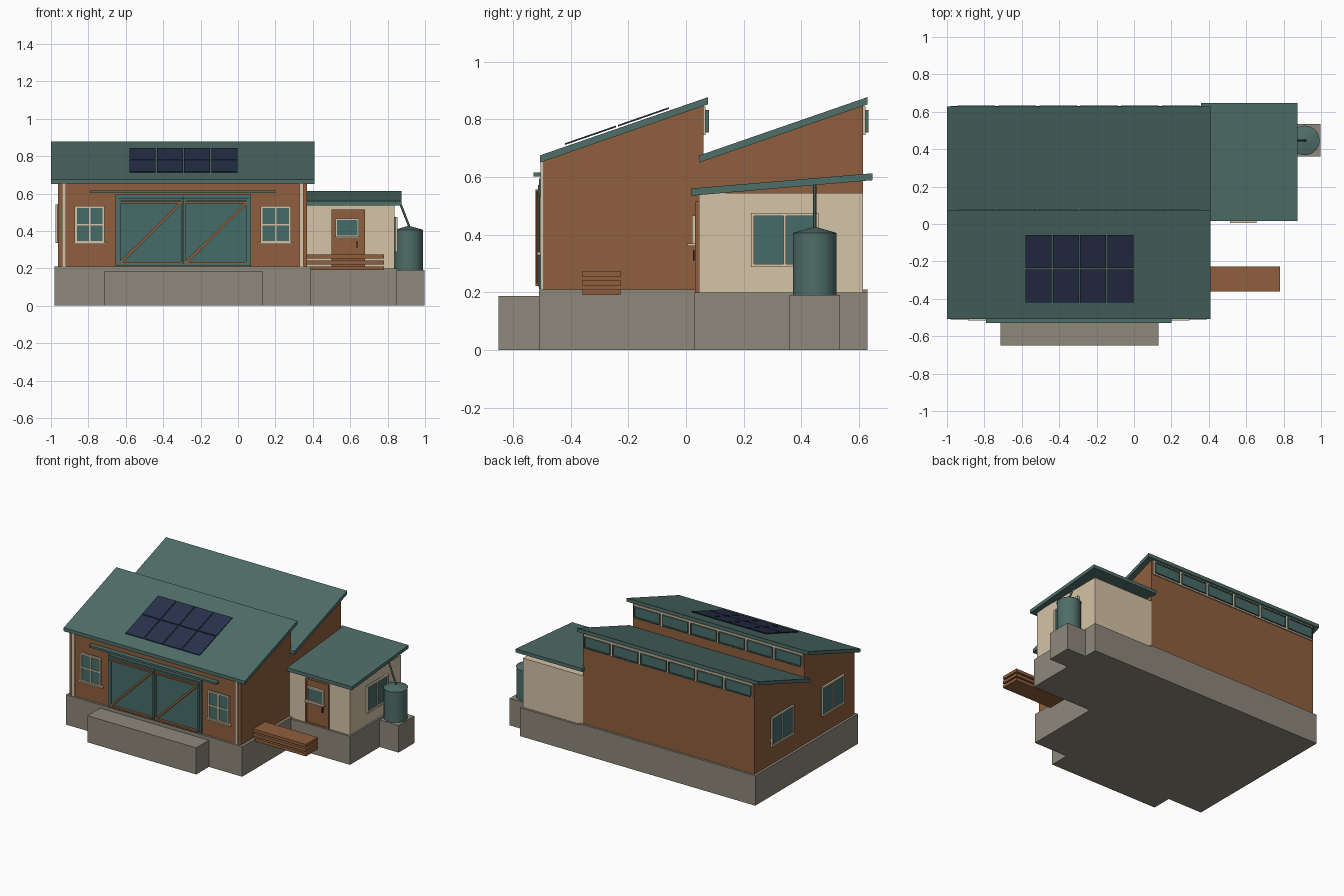
import bpy, bmesh, math
from mathutils import Vector

cube = bpy.data.objects.get("Cube")
if cube:
    bpy.data.objects.remove(cube, do_unlink=True)


def material(name, *rgb):
    lin = [((c / 255 + 0.055) / 1.055) ** 2.4 for c in rgb] + [1]
    m = bpy.data.materials.new(name)
    m.use_nodes = True
    m.diffuse_color = lin
    m.node_tree.nodes["Principled BSDF"].inputs["Base Color"].default_value = lin
    return m


BROWN = material("brown timber", 144, 95, 61)
CREAM = material("cream", 213, 195, 167)
STONE = material("grey concrete", 141, 136, 123)
TEAL = material("teal metal", 79, 110, 105)
GLASS = material("teal glass", 70, 108, 105)
NAVY = material("navy panel", 40, 50, 75)
DARK = material("dark metal", 45, 45, 45)


def finish(name, mat, bm):
    bmesh.ops.recalc_face_normals(bm, faces=bm.faces)
    me = bpy.data.meshes.new(name)
    bm.to_mesh(me)
    bm.free()
    me.materials.append(mat)
    ob = bpy.data.objects.new(name, me)
    bpy.context.collection.objects.link(ob)
    return ob


def prism(name, mat, yz, x0, x1):
    """Extrude a side profile along x."""
    bm = bmesh.new()
    f = bm.faces.new([bm.verts.new((x0, y, z)) for y, z in yz])
    new = bmesh.ops.extrude_face_region(bm, geom=[f])["geom"]
    bmesh.ops.translate(bm, vec=(x1 - x0, 0, 0),
                        verts=[v for v in new if isinstance(v, bmesh.types.BMVert)])
    return finish(name, mat, bm)


def box(name, mat, x0, x1, y0, y1, z0, z1):
    return prism(name, mat, [(y0, z0), (y1, z0), (y1, z1), (y0, z1)], x0, x1)


def wall_box(name, mat, wall, u0, u1, z0, z1, d0, d1):
    """Box on a wall: u runs along the wall, d is depth outward from it."""
    side, pos = wall
    sign = -1 if side in ("front", "left") else 1
    a, b = sorted((pos + sign * d0, pos + sign * d1))
    if side in ("front", "back"):
        return box(name, mat, u0, u1, a, b, z0, z1)
    return box(name, mat, a, b, u0, u1, z0, z1)


def frame(name, mat, wall, u0, u1, z0, z1, w, d0, d1):
    wall_box(name + "_side_a", mat, wall, u0, u0 + w, z0, z1, d0, d1)
    wall_box(name + "_side_b", mat, wall, u1 - w, u1, z0, z1, d0, d1)
    wall_box(name + "_bottom", mat, wall, u0 + w, u1 - w, z0, z0 + w, d0, d1)
    wall_box(name + "_top", mat, wall, u0 + w, u1 - w, z1 - w, z1, d0, d1)


def window(name, wall, u0, u1, z0, z1, cross=False, sill=False):
    wall_box(name + "_glass", GLASS, wall, u0, u1, z0, z1, -0.01, 0.006)
    frame(name + "_frame", CREAM, wall, u0, u1, z0, z1, 0.011, -0.01, 0.014)
    mid, zm = (u0 + u1) / 2, (z0 + z1) / 2
    wall_box(name + "_mullion", CREAM, wall, mid - 0.004, mid + 0.004, z0, z1, 0, 0.012)
    if cross:
        wall_box(name + "_crossbar", CREAM, wall, u0, u1, zm - 0.004, zm + 0.004, 0, 0.0115)
    if sill:
        wall_box(name + "_sill", CREAM, wall, u0 - 0.015, u1 + 0.015, z0 - 0.005, z0 + 0.004, 0, 0.022)


def rod(name, mat, a, b, r0, r1, sides):
    a, b = Vector(a), Vector(b)
    bm = bmesh.new()
    bmesh.ops.create_cone(bm, cap_ends=True, segments=sides, radius1=r0, radius2=r1,
                          depth=(b - a).length)
    bmesh.ops.rotate(bm, verts=bm.verts, matrix=(b - a).to_track_quat('Z', 'Y').to_matrix())
    bmesh.ops.translate(bm, verts=bm.verts, vec=(a + b) / 2)
    return finish(name, mat, bm)


# Concrete bases
box("main_base", STONE, -0.98, 0.39, -0.51, 0.63, 0, 0.21)
box("annex_base", STONE, 0.38, 0.85, 0.03, 0.63, 0, 0.20)
box("tank_base", STONE, 0.84, 0.997, 0.36, 0.535, 0, 0.19)
box("front_step", STONE, -0.715, 0.13, -0.65, -0.50, 0, 0.187)

# Sawtooth main walls
prism("main_walls", BROWN, [(-0.495, 0.2), (0.615, 0.2), (0.615, 0.85), (0.06, 0.66),
                            (0.06, 0.85), (-0.495, 0.66)], -0.963, 0.37)

# Sloped roofs
SLOPE = 0.202 / 0.583
for name, y in (("front_roof", -0.507), ("rear_roof", 0.046)):
    prism(name, TEAL, [(y, 0.65), (y + 0.583, 0.852), (y + 0.583, 0.877), (y, 0.675)],
          -1.0, 0.408)

# Annex
box("annex_walls", CREAM, 0.365, 0.838, 0.045, 0.614, 0.19, 0.545)
prism("annex_roof", TEAL, [(0.017, 0.535), (0.647, 0.589), (0.647, 0.613), (0.017, 0.56)],
      0.357, 0.873)

# Solar panels
def above_roof(y, h):
    return (y, 0.675 + (y + 0.507) * SLOPE + h)

for row, y in enumerate((-0.42, -0.236)):
    for col in range(4):
        x = -0.58 + col * 0.146
        prism(f"solar_panel_{row}_{col}", NAVY,
              [above_roof(y, 0.006), above_roof(y + 0.177, 0.006),
               above_roof(y + 0.177, 0.012), above_roof(y, 0.012)], x, x + 0.139)

FRONT, LEFT = ("front", -0.495), ("left", -0.963)

# Corner boards
for i, x in enumerate((-0.94, 0.33)):
    wall_box(f"corner_board_{i}", CREAM, FRONT, x, x + 0.021, 0.21, 0.658, 0, 0.01)

# Front and side windows
window("front_window_right", FRONT, -0.873, -0.713, 0.335, 0.533, True, True)
window("front_window_left", FRONT, 0.12, 0.283, 0.335, 0.533, True, True)
window("side_window_rear", LEFT, 0.19, 0.435, 0.335, 0.54)
window("side_window_front", LEFT, -0.37, -0.125, 0.335, 0.54)
window("annex_window", ("right", 0.838), 0.225, 0.46, 0.287, 0.475)

# Sliding front doors with timber bracing
frame("door_surround", TEAL, FRONT, -0.655, 0.07, 0.212, 0.595, 0.014, 0, 0.015)
for i, x in enumerate((-0.641, -0.291)):
    x1 = x + 0.347
    wall_box(f"door_glass_{i}", GLASS, FRONT, x, x1, 0.22, 0.585, 0, 0.01)
    frame(f"door_frame_{i}", TEAL, FRONT, x, x1, 0.22, 0.572, 0.012, 0, 0.019)
    for part, z in (("bottom", 0.222), ("top", 0.546)):
        wall_box(f"door_{part}_rail_{i}", BROWN, FRONT, x + 0.008, x1 - 0.008, z, z + 0.011, 0.01, 0.027)
    # Diagonal brace leaning up to the left-hand side
    a, b = Vector((x + 0.01, -0.514, 0.227)), Vector((x1 - 0.01, -0.514, 0.552))
    brace = box(f"door_brace_{i}", BROWN, -(b - a).length / 2, (b - a).length / 2,
                -0.008, 0.008, -0.007, 0.007)
    brace.location = (a + b) / 2
    brace.rotation_euler.y = -math.atan2(b.z - a.z, b.x - a.x)
wall_box("door_track", TEAL, FRONT, -0.79, 0.2, 0.602, 0.616, 0, 0.034)

# Clerestory windows under each high eave
for row, y in (("front", 0.06), ("rear", 0.615)):
    wall = ("back", y)
    wall_box(f"{row}_clerestory_surround", CREAM, wall, -0.953, 0.36, 0.745, 0.845, 0, 0.008)
    step = 1.313 / 6
    for i in range(6):
        u = -0.953 + i * step + 0.009
        wall_box(f"{row}_clerestory_glass_{i}", GLASS, wall, u, u + step - 0.018, 0.755, 0.832, 0, 0.014)
        frame(f"{row}_clerestory_frame_{i}", TEAL, wall, u, u + step - 0.018, 0.755, 0.832,
              0.007, 0, 0.019)

# Annex door
ANNEX = ("front", 0.045)
wall_box("annex_door", BROWN, ANNEX, 0.512, 0.668, 0.2, 0.505, 0, 0.008)
frame("annex_door_frame", BROWN, ANNEX, 0.5, 0.68, 0.2, 0.515, 0.012, 0, 0.013)
wall_box("annex_door_glass", GLASS, ANNEX, 0.525, 0.645, 0.373, 0.463, 0, 0.018)
frame("annex_door_window", CREAM, ANNEX, 0.52, 0.648, 0.368, 0.466, 0.008, 0, 0.024)
wall_box("annex_door_sill", CREAM, ANNEX, 0.512, 0.656, 0.361, 0.369, 0, 0.04)
wall_box("annex_door_handle", DARK, ANNEX, 0.633, 0.64, 0.31, 0.345, 0.005, 0.02)

# Timber plank stack
for i in range(3):
    z = 0.19 + i * 0.0315
    box(f"plank_{i}", BROWN, 0.365, 0.78, -0.36, -0.228, z, z + 0.021)

# Water tank and its inlet pipe
tank = [rod("water_tank", TEAL, (0.913, 0.447, 0.188), (0.913, 0.447, 0.405), 0.076, 0.076, 32),
        rod("tank_lid", TEAL, (0.913, 0.447, 0.405), (0.913, 0.447, 0.425), 0.079, 0.01, 32),
        rod("tank_pipe", TEAL, (0.852, 0.447, 0.585), (0.918, 0.447, 0.418), 0.006, 0.006, 12)]
for ob in tank:
    bpy.context.view_layer.objects.active = ob
    ob.select_set(True)
bpy.ops.object.shade_smooth_by_angle(angle=math.radians(30))
